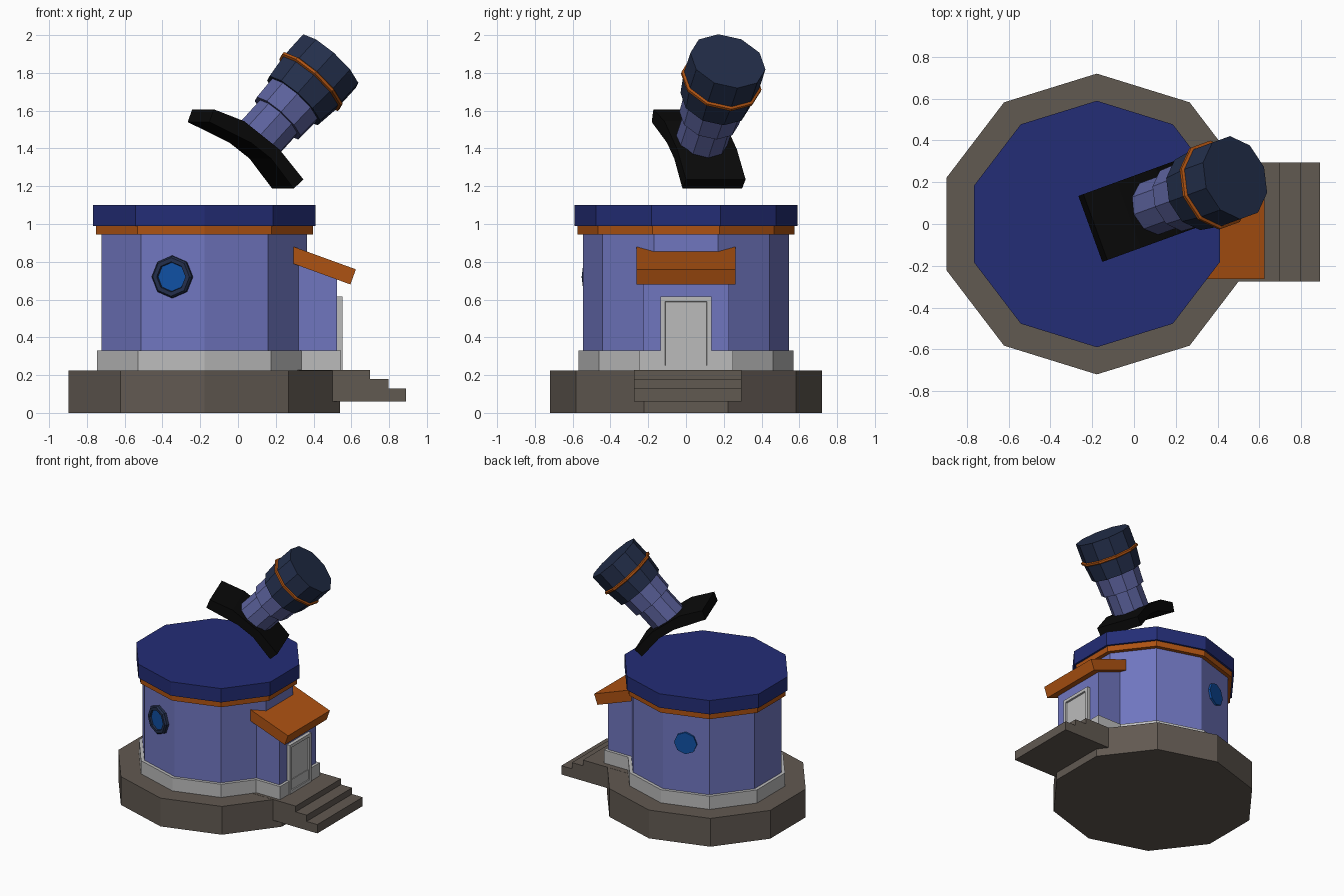
import bpy, bmesh, math
from mathutils import Matrix, Vector

cube = bpy.data.objects.get("Cube")
if cube:
    bpy.data.objects.remove(cube, do_unlink=True)


def material(name, rgb):
    m = bpy.data.materials.new(name)
    m.use_nodes = True
    m.diffuse_color = (*rgb, 1)
    m.node_tree.nodes["Principled BSDF"].inputs["Base Color"].default_value = (*rgb, 1)
    return m


stone = material("brown stone", (0.12, 0.10, 0.083))
grey = material("light grey", (0.5, 0.5, 0.5))
violet = material("violet wall", (0.16, 0.18, 0.52))
navy = material("navy roof", (0.017, 0.026, 0.18))
orange = material("orange trim", (0.42, 0.085, 0.006))
dark = material("dark slate", (0.017, 0.028, 0.07))
tube = material("dusty blue", (0.105, 0.12, 0.33))
black = material("black", (0.003, 0.003, 0.003))
glass = material("blue glass", (0.005, 0.08, 0.37))


def finish(name, bm, mat, matrix):
    bmesh.ops.recalc_face_normals(bm, faces=bm.faces)
    mesh = bpy.data.meshes.new(name)
    bm.to_mesh(mesh)
    bm.free()
    mesh.materials.append(mat)
    obj = bpy.data.objects.new(name, mesh)
    obj.matrix_world = matrix
    bpy.context.collection.objects.link(obj)
    return obj


def lathe(name, profile, mat, matrix, sides=10):
    """Faceted solid from (radius, height) pairs, capped at both ends."""
    bm = bmesh.new()
    rings = []
    for r, z in profile:
        angles = [math.pi / 2 + math.tau * i / sides for i in range(sides)]
        rings.append([bm.verts.new((r * math.cos(a), r * math.sin(a), z)) for a in angles])
    for low, high in zip(rings, rings[1:]):
        for i in range(sides):
            j = (i + 1) % sides
            bm.faces.new((low[i], low[j], high[j], high[i]))
    bm.faces.new(rings[0])
    bm.faces.new(rings[-1])
    return finish(name, bm, mat, matrix)


def prism(name, outline, half_width, mat, matrix=Matrix()):
    """Side outline in x and z, extruded along y."""
    bm = bmesh.new()
    near, far = ([bm.verts.new((x, s * half_width, z)) for x, z in outline] for s in (-1, 1))
    bm.faces.new(near)
    bm.faces.new(far)
    for i in range(len(near)):
        j = (i + 1) % len(near)
        bm.faces.new((near[i], near[j], far[j], far[i]))
    return finish(name, bm, mat, matrix)


# Round tower, slightly wider in x than in y
CENTRE_X = -0.178
STRETCH = 1.05
tower = Matrix.Translation((CENTRE_X, 0, 0)) @ Matrix.Diagonal((STRETCH, 1, 1, 1))
for name, radius, low, high, mat in (
    ("foundation", 0.72, 0, 0.225, stone),
    ("plinth", 0.57, 0.225, 0.33, grey),
    ("tower_wall", 0.545, 0.33, 0.945, violet),
    ("cornice", 0.575, 0.945, 0.99, orange),
    ("roof", 0.59, 0.99, 1.1, navy),
):
    lathe(name, [(radius, low), (radius, high)], mat, tower)

# Porch
prism("porch_plinth", [(0.1, 0.225), (0.545, 0.225), (0.545, 0.33), (0.1, 0.33)], 0.25, grey)
prism("porch_wall", [(0.2, 0.33), (0.525, 0.33), (0.525, 0.74), (0.2, 0.85)], 0.227, violet)
prism("porch_roof", [(0.2, 0.824), (0.595, 0.68), (0.624, 0.76), (0.2, 0.914)], 0.263, orange)

# Stairs
prism("stairs",
      [(0.3, 0.06), (0.89, 0.06), (0.89, 0.13), (0.797, 0.13), (0.797, 0.18),
       (0.7, 0.18), (0.7, 0.226), (0.3, 0.226)],
      0.285, stone, Matrix.Translation((0, 0.01, 0)))

# Door with a recessed panel
door = prism("door", [(0.5, 0.225), (0.552, 0.225), (0.552, 0.615), (0.5, 0.615)], 0.135, grey)
bm = bmesh.new()
bm.from_mesh(door.data)
front = [f for f in bm.faces if f.normal.x > 0.9]
bmesh.ops.inset_region(bm, faces=front, thickness=0.035)
bmesh.ops.inset_region(bm, faces=front, thickness=0.004, depth=-0.012)
bm.to_mesh(door.data)
bm.free()

# Round windows on two mirrored wall faces
for side, label in ((-1, "front"), (1, "back")):
    normal = Vector((-0.31, side * 0.95, 0)).normalized()
    place = Matrix.Translation((-0.345, side * 0.4925, 0.72)) @ normal.to_track_quat('Z', 'Y').to_matrix().to_4x4()
    if side < 0:
        lathe(label + "_window_frame",
              [(0.112, -0.02), (0.112, 0.018), (0.102, 0.03), (0.08, 0.03), (0.076, 0.012)],
              dark, place, 8)
        lathe(label + "_window_glass", [(0.076, 0.0), (0.076, 0.018)], glass, place, 8)
    else:
        lathe(label + "_window_glass", [(0.086, -0.02), (0.086, 0.016)], glass, place, 8)

# Curved telescope saddle, turned to the telescope's heading
heading = math.radians(20)
along = math.cos(heading)
saddle = [(-0.185, 1.607), (-0.024, 1.544), (0.162, 1.395), (0.289, 1.236),
          (0.238, 1.188), (0.118, 1.347), (0.013, 1.43), (-0.209, 1.54)]
prism("telescope_saddle", [(x / along, z) for x, z in saddle], 0.168, black,
      Matrix.Translation((0, 0.0525, 0)) @ Matrix.Rotation(heading, 4, 'Z'))

# Telescope sections, measured back from the front end
elevation = math.radians(46)
aim = Vector((math.cos(elevation) * along, math.cos(elevation) * math.sin(heading), math.sin(elevation)))
scope = Matrix.Translation((0.484, 0.222, 1.862)) @ aim.to_track_quat('Z', 'Y').to_matrix().to_4x4()
lathe("telescope_barrel", [(0.188, -0.29), (0.205, -0.15), (0.205, 0)], dark, scope)
lathe("telescope_band", [(0.205, -0.163), (0.218, -0.157), (0.218, -0.143), (0.205, -0.137)], orange, scope)
lathe("telescope_middle_tube", [(0.162, -0.42), (0.168, -0.28)], tube, scope)
lathe("telescope_rear_tube", [(0.138, -0.61), (0.138, -0.41)], tube, scope)
